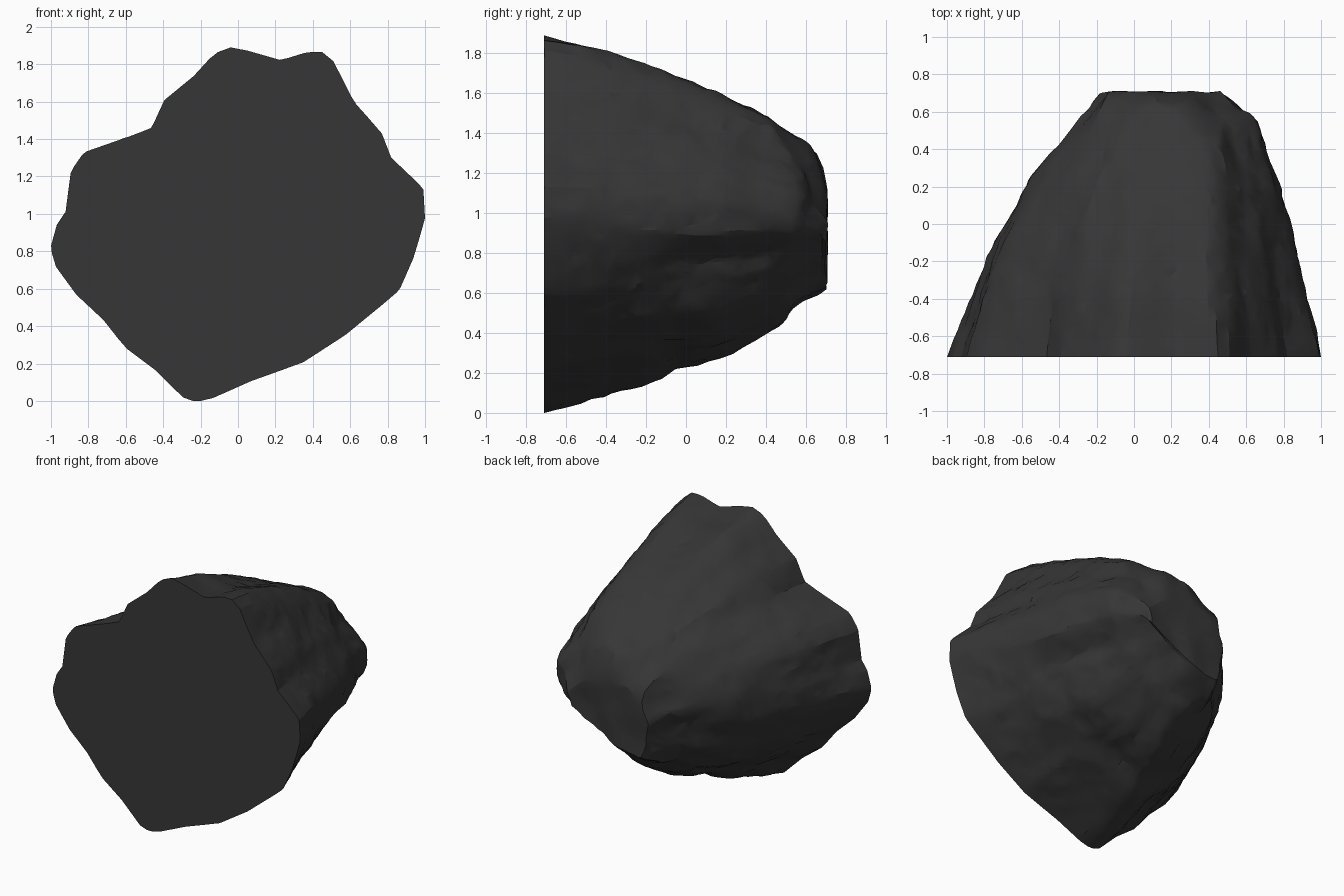
import bpy, bmesh, math
from mathutils import Vector, noise

if "Cube" in bpy.data.objects:
    bpy.data.objects.remove(bpy.data.objects["Cube"])

N, RINGS = 160, 64
FRONT = [(-1, .82), (-.97, .72), (-.86, .57), (-.71, .43), (-.6, .29), (-.44, .17), (-.29, .02),
         (-.22, 0), (-.13, .02), (.07, .11), (.35, .21), (.58, .36), (.86, .59), (.94, .77),
         (1, .98), (.99, 1.14), (.82, 1.3), (.77, 1.43), (.62, 1.6), (.51, 1.82), (.44, 1.87),
         (.36, 1.86), (.23, 1.82), (.02, 1.88), (-.05, 1.89), (-.13, 1.85), (-.24, 1.73),
         (-.39, 1.61), (-.46, 1.46), (-.56, 1.42), (-.82, 1.33), (-.89, 1.23), (-.92, 1), (-.96, .96)]
MIDDLE = [(.7, 1.02), (.69, .92), (.59, .81), (.44, .65), (.26, .52), (.05, .42), (-.08, .45), (-.2, .54),
          (-.31, .67), (-.37, .82), (-.4, .98), (-.36, 1.12), (-.25, 1.27), (-.1, 1.38), (.1, 1.44),
          (.3, 1.48), (.39, 1.47), (.47, 1.42), (.58, 1.26), (.66, 1.14)]
BACK = [(-.2, .9), (-.19, .75), (-.14, .63), (-.03, .64), (.17, .73), (.45, .9), (.48, 1.02),
        (.34, 1.17), (.18, 1.23), (0, 1.21), (-.16, 1.12)]
# silhouette limits along y
TOP = [(-.71, 1.89), (-.4, 1.81), (-.1, 1.7), (.2, 1.59), (.45, 1.46), (.5, 1.4), (.62, 1.33), (.68, 1.23), (.7, 1.13)]
BOTTOM = [(-.71, 0), (-.4, .09), (-.17, .15), (-.05, .22), (.05, .23), (.2, .28), (.32, .34), (.45, .43), (.6, .57), (.7, .62)]
LEFT = [(-.71, -1), (-.4, -.88), (-.2, -.8), (-.03, -.71), (.24, -.56), (.42, -.4), (.6, -.25), (.7, -.18)]
RIGHT = [(-.71, 1), (-.4, .93), (-.1, .86), (.2, .79), (.4, .7), (.55, .66), (.65, .52), (.7, .46)]
# hollows (positive) and swellings (negative): centre, reach, depth
DENTS = [((.7, .25, .77), (.3, .33, .09), .05), ((.36, .58, 1.32), (.09, .12, .15), .03),
         ((-.3, .5, .8), (.2, .2, .1), .03), ((.45, .1, .48), (.2, .3, .12), -.03)]


def lookup(table, y):
    for (a, u), (b, v) in zip(table, table[1:]):
        if y <= b:
            return u + (v - u) * (y - a) / (b - a)
    return table[-1][1]


def limit(table, y):
    """Softened silhouette, exact at both ends."""
    w = min(.04, y + .71, max(0, .7 - y))
    return (lookup(table, y - w) + 2 * lookup(table, y) + lookup(table, y + w)) / 4


def polar(points):
    """Resample a star-shaped outline by angle, normalised to a unit box."""
    xs, zs = zip(*points)
    cx, cz = (min(xs) + max(xs)) / 2, (min(zs) + max(zs)) / 2
    hx, hz = (max(xs) - min(xs)) / 2, (max(zs) - min(zs)) / 2
    p = [Vector(((x - cx) / hx, (z - cz) / hz)) for x, z in points]
    out = []
    for i in range(N):
        a = 2 * math.pi * i / N
        d = Vector((math.cos(a), math.sin(a)))
        best = 0
        for k in range(len(p)):
            s, e = p[k], p[(k + 1) % len(p)] - p[k]
            den = d.x * e.y - d.y * e.x
            if abs(den) > 1e-9:
                r = (s.x * e.y - s.y * e.x) / den
                t = (s.x * d.y - s.y * d.x) / den
                if r > 0 and -1e-6 <= t <= 1 + 1e-6:
                    best = max(best, r)
        out.append(d * best)
    return out


def section(y, shrink=1):
    if y < .42:
        a, b, t = front, middle, (y + .71) / 1.13
    else:
        a, b, t = middle, back, min(1, (y - .42) / .28)
    pts = [p.lerp(q, t) for p, q in zip(a, b)]
    box = [(min(c), max(c)) for c in zip(*pts)]
    lim = [(limit(LEFT, y), limit(RIGHT, y)), (limit(BOTTOM, y), limit(TOP, y))]
    mid = [(a + b) / 2 for a, b in lim]
    fade = min(1, (y + .71) / .15) * shrink
    verts = []
    for q in pts:
        xz = [l[0] + (c - b[0]) / (b[1] - b[0]) * (l[1] - l[0]) for c, b, l in zip(q, box, lim)]
        v = Vector((mid[0] + (xz[0] - mid[0]) * shrink, y, mid[1] + (xz[1] - mid[1]) * shrink))
        # chipped surface: long strata plus finer cracks
        s = Vector((v.x * 4, v.y * 1.8 + v.z, v.z * 5))
        d = .015 * noise.noise(s) + .02 * (noise.voronoi(s * 1.2)[0][0] - .45)
        near = noise.voronoi(Vector((v.x * 7, v.y * 3.5 - v.x * 2, v.z * 7)))[0]
        d += .018 * (min(.3, near[1] - near[0]) - .2) + .01 * noise.noise(v * 14)
        for c, r, depth in DENTS:
            d -= depth * math.exp(-sum(((v[k] - c[k]) / r[k]) ** 2 for k in range(3)))
        v += Vector((v.x - mid[0], 0, v.z - mid[1])).normalized() * d * fade
        # uneven depth breaks up straight rims near the back
        v.y += max(0, y - .3) * .12 * noise.noise(v * 6) * min(1, (.74 - y) / .1)
        v.y = min(v.y + (1 - shrink) * .01, .71)
        verts.append(bm.verts.new(v))
    return verts


# rock body lofted from the flat cut face to the blunt back end
front, middle, back = polar(FRONT), polar(MIDDLE), polar(BACK)
bm = bmesh.new()
rings = [section(-.71 + 1.41 * i / RINGS) for i in range(RINGS + 1)]
rings += [section(.7, s) for s in (.9, .75, .55, .35, .15)]
for a, b in zip(rings, rings[1:]):
    for i in range(N):
        j = (i + 1) % N
        bm.faces.new((a[i], a[j], b[j], b[i]))
bm.faces.new(rings[0])
bm.faces.new(rings[-1])
bmesh.ops.recalc_face_normals(bm, faces=bm.faces)
mesh = bpy.data.meshes.new("rock")
bm.to_mesh(mesh)
bm.free()
rock = bpy.data.objects.new("rock", mesh)
bpy.context.collection.objects.link(rock)

# irregular chipped facets
dec = rock.modifiers.new("facets", 'DECIMATE')
dec.ratio = .25

mat = bpy.data.materials.new("dark_stone")
mat.diffuse_color = (.037, .037, .037, 1)
mat.use_nodes = True
mat.node_tree.nodes["Principled BSDF"].inputs["Base Color"].default_value = mat.diffuse_color
mesh.materials.append(mat)
bpy.context.view_layer.objects.active = rock
rock.select_set(True)
bpy.ops.object.modifier_apply(modifier=dec.name)
bpy.ops.object.shade_smooth_by_angle(angle=math.radians(20))
